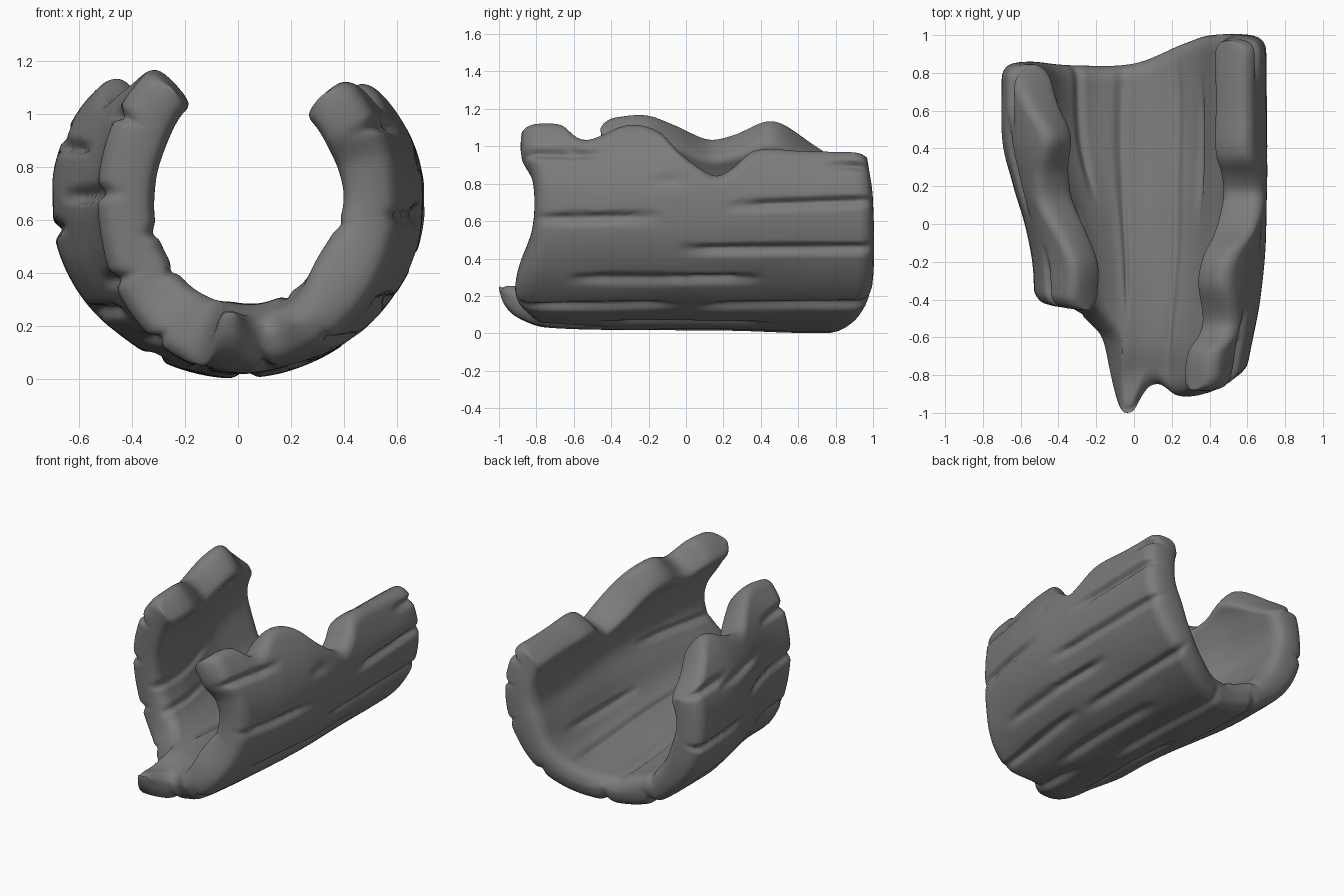
import bpy, math
from mathutils import noise, Vector

if "Cube" in bpy.data.objects:
    bpy.data.objects.remove(bpy.data.objects["Cube"])

NU, NS, CZ = 156, 76, 0.67


def curve(table):
    """Smooth (Catmull-Rom) function through (position, value) pairs."""
    def f(x):
        if x <= table[0][0]:
            return table[0][1]
        if x >= table[-1][0]:
            return table[-1][1]
        k = max(i for i in range(len(table) - 1) if table[i][0] <= x)
        (x0, y0), (x1, y1) = table[k], table[k + 1]
        xa, ya = table[max(k - 1, 0)]
        xb, yb = table[min(k + 2, len(table) - 1)]
        h, t = x1 - x0, (x - x0) / (x1 - x0)
        m0, m1 = (y1 - ya) / (x1 - xa) * h, (yb - y0) / (xb - x0) * h
        return ((2*t**3 - 3*t*t + 1) * y0 + (t**3 - 2*t*t + t) * m0
                + (3*t*t - 2*t**3) * y1 + (t**3 - t*t) * m1)
    return f


# Half-widths, underside rise and thicknesses along the log
half_left = curve([(-1, .5), (-.4, .53), (-.2, .54), (0, .58), (.2, .64), (.45, .70), (.85, .71)])
half_right = curve([(-.9, .58), (-.7, .615), (-.4, .67), (0, .705), (1, .70)])
rise = curve([(-1, .15), (-.88, .07), (-.75, .03), (0, .015), (.75, 0), (1, .01)])
floor_thick = curve([(-1, .13), (-.85, .19), (-.6, .26), (0, .24), (.5, .20), (.9, .17)])
side_thick = curve([(-.9, .21), (0, .22), (.9, .23)])
# Broken top edges of both walls
top_left = curve([(-.44, 1.18), (-.2, 1.20), (-.05, 1.15), (.12, 1.07), (.25, 1.09), (.48, 1.17),
                  (.7, 1.03), (.84, .92)])
top_right = curve([(-.87, 1.15), (-.66, 1.15), (-.57, 1.08), (-.5, 1.07), (-.3, 1.15), (-.13, 1.11),
                   (0, .96), (.12, .865), (.23, .91), (.37, 1.01), (.6, 1.01), (.97, 1.0)])
# Ragged front and back ends, by angle from the bottom
front_end = curve([(-145, -.46), (-70, -.42), (-45, -.45), (-28, -.55), (-19, -.65), (-14, -.86), (-10, -.98),
                   (-5, -1.0), (0, -.985), (5, -.91), (10, -.86), (17, -.85), (30, -.91), (50, -.90),
                   (80, -.82), (105, -.82), (120, -.88), (140, -.88)])
back_end = curve([(-140, .83), (-70, .86), (-30, .84), (0, .85), (25, .95), (45, 1.0), (95, 1.0), (120, .97)])

# Bark grooves: angle, start y, end y, slant in degrees
OUTER_GROOVES = [(117, -1, -.38, -1), (104, -.2, .05, 2), (93, .2, 1.1, 3), (111, .72, 1.1, 0),
                 (86, -.85, -.12, 1), (71, -.05, 1.1, 1), (55, -.65, .42, 0), (37, -.95, -.02, 3),
                 (38, 0, 1.1, 2), (20, -.5, .5, 1), (3, -.2, 1.0, -1), (10, -.95, -.4, 0),
                 (-14, -.7, .3, 2), (-26, .2, 1.0, 0), (-36, -.6, .1, -2), (-50, -.1, .7, 1),
                 (-62, -.6, .0, 0), (-80, .25, 1.0, 3), (-92, -.6, .3, 2), (-108, .0, .6, -2),
                 (-112, .45, 1.0, 2), (-120, -.6, -.1, 1)]
INNER_GROOVES = [(-8, -.5, .9, 4), (28, -.8, .9, -3), (-33, .1, 1, 0), (-75, -.6, .3, 2),
                 (80, -.9, -.1, 2), (48, .0, .8, 1), (-55, -.6, .1, 2)]


def groove_depth(deg, y, grooves, width, depth):
    total = 0
    for a, y0, y1, slant in grooves:
        if y0 < y < y1:
            d = deg - a - slant * ((y - y0) / (y1 - y0) - .5)
            w = width if d > 0 else width * 1.8
            if abs(d) < w:
                fade = min(1, (y - y0) / .2, (y1 - y) / .2)
                total = max(total, depth * fade * (1 - abs(d) / w))
    return total


def rounding(d, r):
    return 0 if d >= r else r - math.sqrt(r * r - (r - d) ** 2)


def spread(t):
    """Pack grid lines closer near both ends."""
    return .6 * t + .4 * (.5 - .5 * math.cos(math.pi * t))


def rim_angle(height):
    return math.degrees(math.acos(max(-.9, -(height - CZ) / (CZ - .015))))


verts, faces = [], []
for j in range(NS + 1):
    s = spread(j / NS)
    lo, hi = -rim_angle(top_left(-.44 + 1.28 * s)), rim_angle(top_right(-.87 + 1.84 * s))
    for i in range(NU + 1):
        # grid lines run straight below and follow the ragged rims above
        u = spread(i / NU)
        deg = -128 + 248 * u + (lo + 128) * max(0, 1 - u / .3) + (hi - 120) * max(0, 1 - (1 - u) / .3)
        th = math.radians(deg)
        y0, y1 = front_end(deg), back_end(deg)
        y = y0 + (y1 - y0) * s
        du = math.radians(min(deg - lo, hi - deg)) * .6
        ds = min(s, 1 - s) * (y1 - y0)
        a = half_left(y) if deg < 0 else half_right(y)
        k = max(0, math.cos(th)) ** 2
        b = CZ - .015 - (rise(y) - .015) * k ** 3
        thick = floor_thick(y) * k + side_thick(y) * (1 - k) + .035 * math.exp(-((deg - 62) / 18) ** 2)
        lump = noise.noise(Vector((deg / 25, y * 1.6, 3))) * .014
        cut_out = max(0, lump) + min(.10, rounding(max(0, du), .08) + rounding(ds, .085)) \
            + groove_depth(deg, y, OUTER_GROOVES, 2.1, .042)
        cut_in = lump + min(.07, rounding(max(0, du), .06) * .8 + rounding(ds, .09) * .75) \
            + groove_depth(deg, y, INNER_GROOVES, 3, .022)
        n = Vector((math.sin(th) * b, -math.cos(th) * a)).normalized()
        p = Vector((a * math.sin(th), -b * math.cos(th)))
        q = p - n * max(thick - cut_in, cut_out + .02)
        p = p - n * cut_out
        verts += [(p.x, y, CZ + p.y), (q.x, y, CZ + q.y)]


def vid(i, j, side):
    return 2 * (j * (NU + 1) + i) + side


# Outer bark, inner hollow, then the rims between them
for j in range(NS):
    for i in range(NU):
        o = [vid(i, j, 0), vid(i + 1, j, 0), vid(i + 1, j + 1, 0), vid(i, j + 1, 0)]
        faces += [o, [v + 1 for v in reversed(o)]]
for j in range(NS):
    for i, flip in ((0, False), (NU, True)):
        f = [vid(i, j, 0), vid(i, j + 1, 0), vid(i, j + 1, 1), vid(i, j, 1)]
        faces.append(f[::-1] if flip else f)
for i in range(NU):
    for j, flip in ((0, True), (NS, False)):
        f = [vid(i, j, 0), vid(i + 1, j, 0), vid(i + 1, j, 1), vid(i, j, 1)]
        faces.append(f[::-1] if flip else f)

mesh = bpy.data.meshes.new("hollow_log")
mesh.from_pydata(verts, [], faces)
low = min(v.co.z for v in mesh.vertices)
for v in mesh.vertices:
    v.co.z -= low
log = bpy.data.objects.new("hollow_log", mesh)
bpy.context.collection.objects.link(log)
bark = bpy.data.materials.new("dark_bark")
bark.diffuse_color = (.2, .2, .2, 1)
bark.use_nodes = True
bark.node_tree.nodes["Principled BSDF"].inputs["Base Color"].default_value = bark.diffuse_color
mesh.materials.append(bark)
bpy.context.view_layer.objects.active = log
log.select_set(True)
bpy.ops.object.mode_set(mode='EDIT')
bpy.ops.mesh.select_all(action='SELECT')
bpy.ops.mesh.normals_make_consistent(inside=False)
bpy.ops.object.mode_set(mode='OBJECT')
sub = log.modifiers.new("smooth", 'SUBSURF')
sub.levels = sub.render_levels = 1
bpy.ops.object.shade_smooth()
